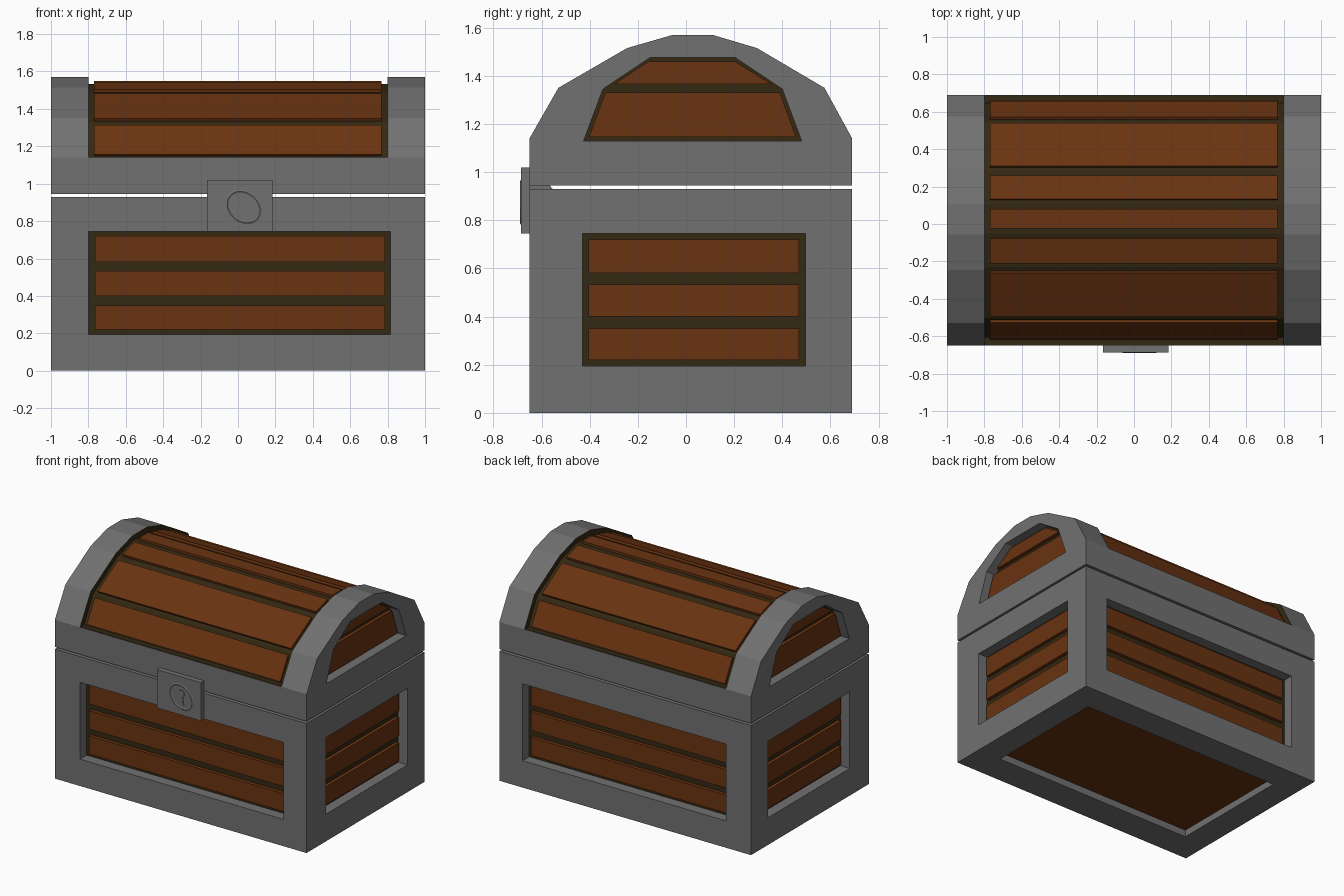
import bpy, bmesh, math
from mathutils import Vector

if "Cube" in bpy.data.objects:
    bpy.data.objects.remove(bpy.data.objects["Cube"])


def material(name, rgb):
    m = bpy.data.materials.new(name)
    m.diffuse_color = (*rgb, 1)
    m.use_nodes = True
    m.node_tree.nodes["Principled BSDF"].inputs["Base Color"].default_value = m.diffuse_color
    return m


GREY = material("grey_metal", (0.165, 0.165, 0.165))
WOOD = material("brown_wood", (0.142, 0.033, 0.0055))
DARK = material("dark_wood", (0.034, 0.021, 0.006))


def prism(name, pts, axis, a, b, mat):
    """Extrude a 2D outline along an axis from a to b."""
    place = {"x": lambda p, t: (t, p[0], p[1]),
             "y": lambda p, t: (p[0], t, p[1]),
             "z": lambda p, t: (p[0], p[1], t)}[axis]
    bm = bmesh.new()
    lo = [bm.verts.new(place(p, a)) for p in pts]
    hi = [bm.verts.new(place(p, b)) for p in pts]
    bm.faces.new(lo)
    bm.faces.new(hi)
    n = len(pts)
    for i in range(n):
        j = (i + 1) % n
        bm.faces.new((lo[i], lo[j], hi[j], hi[i]))
    bmesh.ops.recalc_face_normals(bm, faces=bm.faces)
    me = bpy.data.meshes.new(name)
    bm.to_mesh(me)
    bm.free()
    ob = bpy.data.objects.new(name, me)
    bpy.context.collection.objects.link(ob)
    me.materials.append(mat)
    return ob


def rect(u0, u1, v0, v1):
    return [(u0, v0), (u1, v0), (u1, v1), (u0, v1)]


def cut(target, cutter):
    """Subtract the cutter and delete it."""
    mod = target.modifiers.new("cut", "BOOLEAN")
    mod.operation = "DIFFERENCE"
    mod.solver = "EXACT"
    mod.object = cutter
    bpy.context.view_layer.objects.active = target
    bpy.ops.object.modifier_apply(modifier=mod.name)
    bpy.data.objects.remove(cutter)


def recess(target, name, outline, axis, surface, sign, planks):
    """Opening with a dark back board and raised planks inside."""
    def at(depth):
        return surface - sign * depth
    cut(target, prism("cutter", outline, axis, at(-0.1), at(0.08), GREY))
    prism(name + "_board", outline, axis, at(0.075), at(0.085), DARK)
    for k, p in enumerate(planks):
        prism(f"{name}_plank_{k}", p, axis, at(0.05), at(0.08), WOOD)


X0, X1, Y0, Y1 = -1.0, 1.0, -0.65, 0.69
ROWS = [(0.22, 0.35), (0.40, 0.533), (0.58, 0.72)]

# Body box with recessed panels on all four sides
body = prism("body_frame", rect(X0, X1, Y0, Y1), "z", 0, 0.93, GREY)
for name, y, s in (("front_panel", Y0, -1), ("back_panel", Y1, 1)):
    recess(body, name, rect(-0.80, 0.815, 0.193, 0.745), "y", y, s,
           [rect(-0.765, 0.785, a, b) for a, b in ROWS])
for name, x, s in (("right_panel", X1, 1), ("left_panel", X0, -1)):
    recess(body, name, rect(-0.43, 0.497, 0.195, 0.745), "x", x, s,
           [rect(-0.405, 0.47, a, b) for a, b in ROWS])

# Bottom opening with a single wooden board
floor = rect(-0.81, 0.81, -0.43, 0.485)
cut(body, prism("cutter", floor, "z", -0.1, 0.06, GREY))
prism("bottom_board", floor, "z", 0.05, 0.065, WOOD)

# Lid: arched ends with recessed wooden panels
ARCH = [(Y0, 1.14), (-0.53, 1.35), (-0.245, 1.515), (-0.055, 1.57),
        (0.11, 1.57), (0.295, 1.515), (0.575, 1.35), (Y1, 1.14)]
END_HOLE = [(-0.425, 1.13), (-0.345, 1.345), (-0.15, 1.475),
            (0.205, 1.475), (0.40, 1.345), (0.48, 1.13)]
END_PLANKS = [[(-0.403, 1.145), (-0.335, 1.33), (0.39, 1.33), (0.457, 1.145)],
              [(-0.30, 1.365), (-0.155, 1.46), (0.203, 1.46), (0.355, 1.365)]]
for side, s in (("right", 1), ("left", -1)):
    end = prism(f"lid_{side}_end", [(Y0, 0.945)] + ARCH + [(Y1, 0.945)],
                "x", 0.8 * s, s, GREY)
    recess(end, f"lid_{side}_panel", END_HOLE, "x", s, s, END_PLANKS)
    end.data.materials.append(DARK)
    for f in end.data.polygons:  # inner walls are dark
        if f.normal.x * s < -0.9 and abs(f.center.x) < 0.81:
            f.material_index = 1

# Lid: lower metal band and dark ledge
prism("lid_band", rect(Y0, Y1, 0.945, 1.14), "x", -0.8, 0.8, GREY)
prism("lid_ledge", rect(Y0 + 0.004, Y1 - 0.004, 1.138, 1.143), "x", -0.799, 0.799, DARK)

# Lid: dark curved board with one plank on every facet
arch = [Vector(p) for p in ARCH]
dirs = [(q - p).normalized() for p, q in zip(arch, arch[1:])]
norms = [Vector((-d.y, d.x)) for d in dirs]
inner = []
for i, p in enumerate(arch):
    n = (norms[max(i - 1, 0)] + norms[min(i, len(norms) - 1)]).normalized()
    inner.append(p - n * 0.037)
prism("lid_board", inner, "x", -0.8, 0.8, DARK)
for i, (d, n) in enumerate(zip(dirs, norms)):
    p, q = arch[i] + d * 0.03, arch[i + 1] - d * 0.03
    quad = [p - n * 0.02, q - n * 0.02, q - n * 0.05, p - n * 0.05]
    prism(f"lid_plank_{i}", quad, "x", -0.77, 0.767, WOOD)

# Lock plate, its tongue through the gap, and a plain keyhole relief
prism("lock_plate", rect(-0.165, 0.185, 0.745, 1.02), "y", -0.686, Y0, GREY)
prism("lock_tongue", [(-0.66, 0.925), (-0.55, 0.925), (-0.57, 0.95), (-0.66, 0.95)],
      "x", -0.12, 0.14, GREY)
bpy.ops.mesh.primitive_torus_add(major_segments=24, minor_segments=4,
                                 major_radius=0.095, minor_radius=0.009,
                                 location=(0.03, -0.686, 0.875),
                                 rotation=(math.pi / 2, math.radians(40), 0))
ring = bpy.context.object
ring.name = "keyhole_ring"
ring.scale = (1.0, 0.8, 0.45)
ring.data.materials.append(GREY)
disc = [(0.03 + 0.025 * math.cos(t * math.pi / 6),
         0.90 + 0.025 * math.sin(t * math.pi / 6)) for t in range(12)]
prism("keyhole_top", disc, "y", -0.69, -0.68, GREY)
prism("keyhole_slot", [(0.01, 0.82), (0.05, 0.82), (0.04, 0.89), (0.02, 0.89)],
      "y", -0.69, -0.68, GREY)
